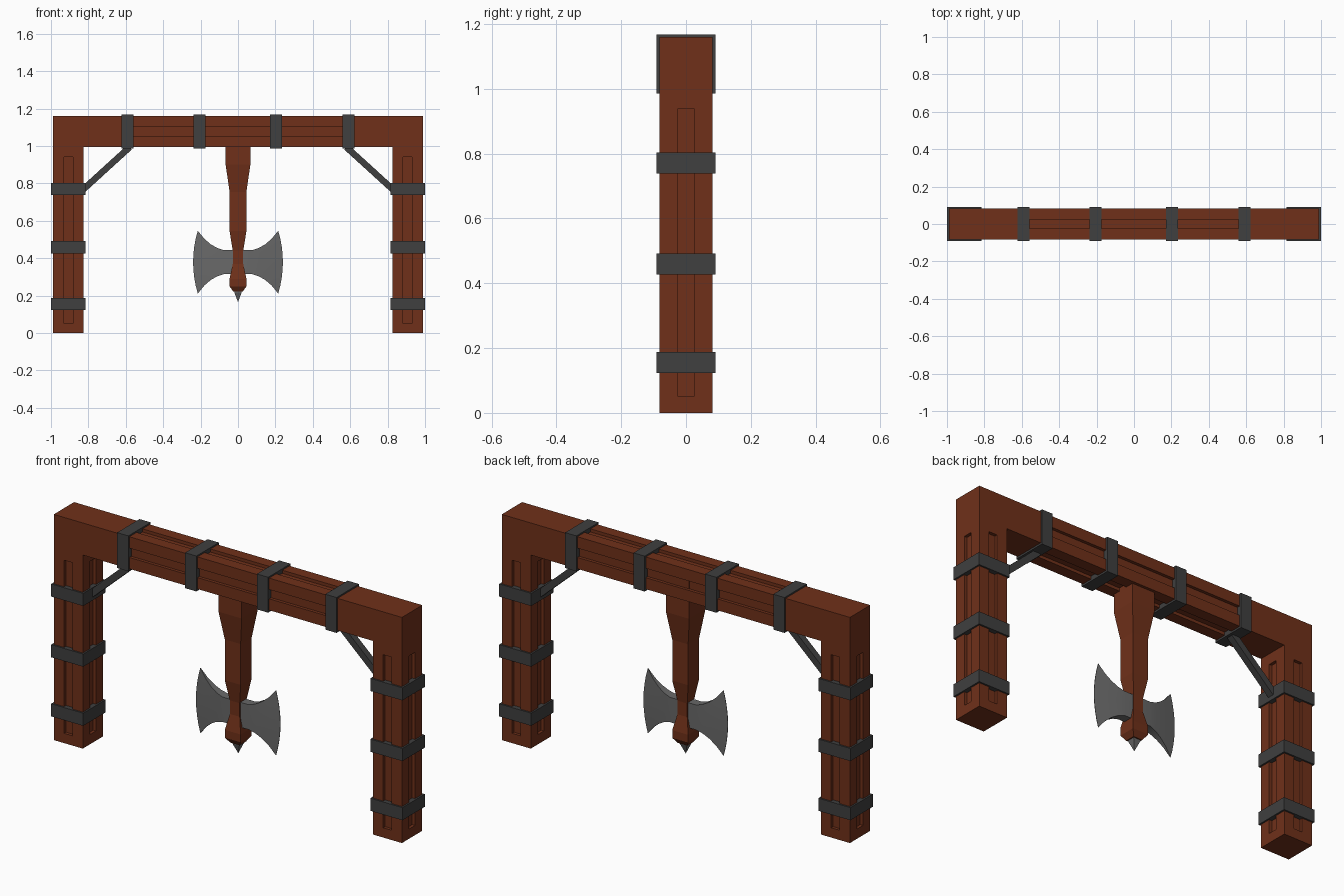
import bpy, bmesh, math
from mathutils import Vector, Matrix

if "Cube" in bpy.data.objects:
    bpy.data.objects.remove(bpy.data.objects["Cube"])


def material(name, rgb):
    m = bpy.data.materials.new(name)
    m.diffuse_color = (*rgb, 1)
    m.use_nodes = True
    m.node_tree.nodes["Principled BSDF"].inputs["Base Color"].default_value = m.diffuse_color
    return m


WOOD = material("wood", (0.16, 0.03, 0.01))
IRON = material("dark_iron", (0.05, 0.05, 0.05))
STEEL = material("steel", (0.14, 0.14, 0.14))


def finish(name, bm, mat=None):
    bmesh.ops.recalc_face_normals(bm, faces=bm.faces)
    me = bpy.data.meshes.new(name)
    bm.to_mesh(me)
    bm.free()
    ob = bpy.data.objects.new(name, me)
    bpy.context.collection.objects.link(ob)
    if mat:
        me.materials.append(mat)
    return ob


def add_box(bm, center, size, rot=Matrix.Identity(4)):
    m = Matrix.Translation(center) @ rot @ Matrix.Diagonal((*size, 1))
    bmesh.ops.create_cube(bm, size=1, matrix=m)


def box(name, center, size, mat, rot=Matrix.Identity(4)):
    bm = bmesh.new()
    add_box(bm, center, size, rot)
    return finish(name, bm, mat)


def square_loft(name, profile, mat, y=0.0):
    """Square-section column through (half_width, z) stations."""
    bm = bmesh.new()
    rings = [[bm.verts.new((sx * w, y + sy * w, z)) for sx, sy in
              ((-1, -1), (1, -1), (1, 1), (-1, 1))] for w, z in profile]
    for a, b in zip(rings, rings[1:]):
        for i in range(4):
            bm.faces.new((a[i], a[i - 1], b[i - 1], b[i]))
    bm.faces.new(rings[0])
    bm.faces.new(rings[-1])
    bmesh.ops.remove_doubles(bm, verts=bm.verts, dist=0.0005)
    return finish(name, bm, mat)


H = 0.0825           # half thickness of the timbers
PX = 0.9075          # post centre
BZ = 1.0775          # beam centre height
GW, GD = 0.048, 0.016  # groove width and depth

# Gate frame: one U-shaped profile extruded through y
bm = bmesh.new()
o, i, t, b = PX + H, PX - H, BZ + H, BZ - H
pts = [(-o, 0), (-i, 0), (-i, b), (i, b), (i, 0), (o, 0), (o, t), (-o, t)]
face = bm.faces.new([bm.verts.new((x, -H, z)) for x, z in pts])
ext = bmesh.ops.extrude_face_region(bm, geom=[face])["geom"]
bmesh.ops.translate(bm, vec=(0, 2 * H, 0), verts=[v for v in ext if isinstance(v, bmesh.types.BMVert)])
frame = finish("gate_frame", bm, WOOD)

# Grooves on all four sides of the posts and the beam
bm = bmesh.new()
for s in (-1, 1):
    for px in (-PX, PX):
        add_box(bm, (px, s * H, 0.495), (GW, 2 * GD, 0.89))
        add_box(bm, (px + s * H, 0, 0.495), (2 * GD, GW, 0.89))
    add_box(bm, (0, s * H, BZ), (1.18, 2 * GD, GW))
    add_box(bm, (0, 0, BZ + s * H), (1.18, GW, 2 * GD))
cutter = finish("groove_cutter", bm)
cutter.hide_render = True
mod = frame.modifiers.new("grooves", "BOOLEAN")
mod.operation, mod.solver, mod.object = "DIFFERENCE", "EXACT", cutter
bpy.context.view_layer.objects.active = frame
frame.select_set(True)
bpy.ops.object.modifier_apply(modifier=mod.name)
bpy.data.objects.remove(cutter)

# Iron bands on the posts and the beam
for px in (-PX, PX):
    for z in (0.155, 0.459, 0.771):
        box("post_band", (px, 0, z), (0.182, 0.182, 0.065), IRON)
for x in (-0.592, -0.205, 0.203, 0.592):
    box("beam_band", (x, 0, BZ - 0.001), (0.064, 0.182, 0.182), IRON)

# Diagonal corner braces
for s in (-1, 1):
    p, q = Vector((s * 0.825, 0, 0.77)), Vector((s * 0.58, 0, 0.993))
    d = q - p
    rot = d.to_track_quat("Z", "Y").to_matrix().to_4x4()
    box("corner_brace", (p + q) / 2, (0.034, 0.034, d.length), IRON, rot)

# Hanging axe handle and its end spike
square_loft("axe_handle", [(0.066, 1.1), (0.066, 0.90), (0.045, 0.755), (0.045, 0.545),
                           (0.028, 0.44), (0.028, 0.37), (0.045, 0.29), (0.045, 0.25),
                           (0.026, 0.222)], WOOD, 0.002)
square_loft("axe_spike", [(0.02, 0.23), (0.02, 0.218), (0.0, 0.165)], STEEL, 0.002)

# Double axe blade: columns (x, half height, half thickness) bowing out to the edge
CZ, N = 0.379, 8
cols = [(0.0, 0.064, 0.024), (0.075, 0.064, 0.023), (0.11, 0.075, 0.019), (0.145, 0.095, 0.014),
        (0.18, 0.125, 0.008), (0.215, 0.168, 0.0008)]
for s in (-1, 1):
    bm = bmesh.new()
    sides = []
    for sy in (-1, 1):
        grid = []
        for k, (x, h, th) in enumerate(cols):
            bow = 0.025 * (k / (len(cols) - 1)) ** 2
            grid.append([bm.verts.new((s * (x + bow * (1 - v * v)), 0.002 + sy * th, CZ + h * v))
                         for v in [2 * j / N - 1 for j in range(N + 1)]])
        for a, c in zip(grid, grid[1:]):
            for j in range(N):
                bm.faces.new((a[j], a[j + 1], c[j + 1], c[j]))
        sides.append(grid)
    bmesh.ops.bridge_loops(bm, edges=[e for e in bm.edges if e.is_boundary])
    blade = finish("axe_blade", bm, STEEL)
    bpy.ops.object.select_all(action="DESELECT")
    blade.select_set(True)
    bpy.context.view_layer.objects.active = blade
    bpy.ops.object.shade_smooth_by_angle(angle=math.radians(35))
